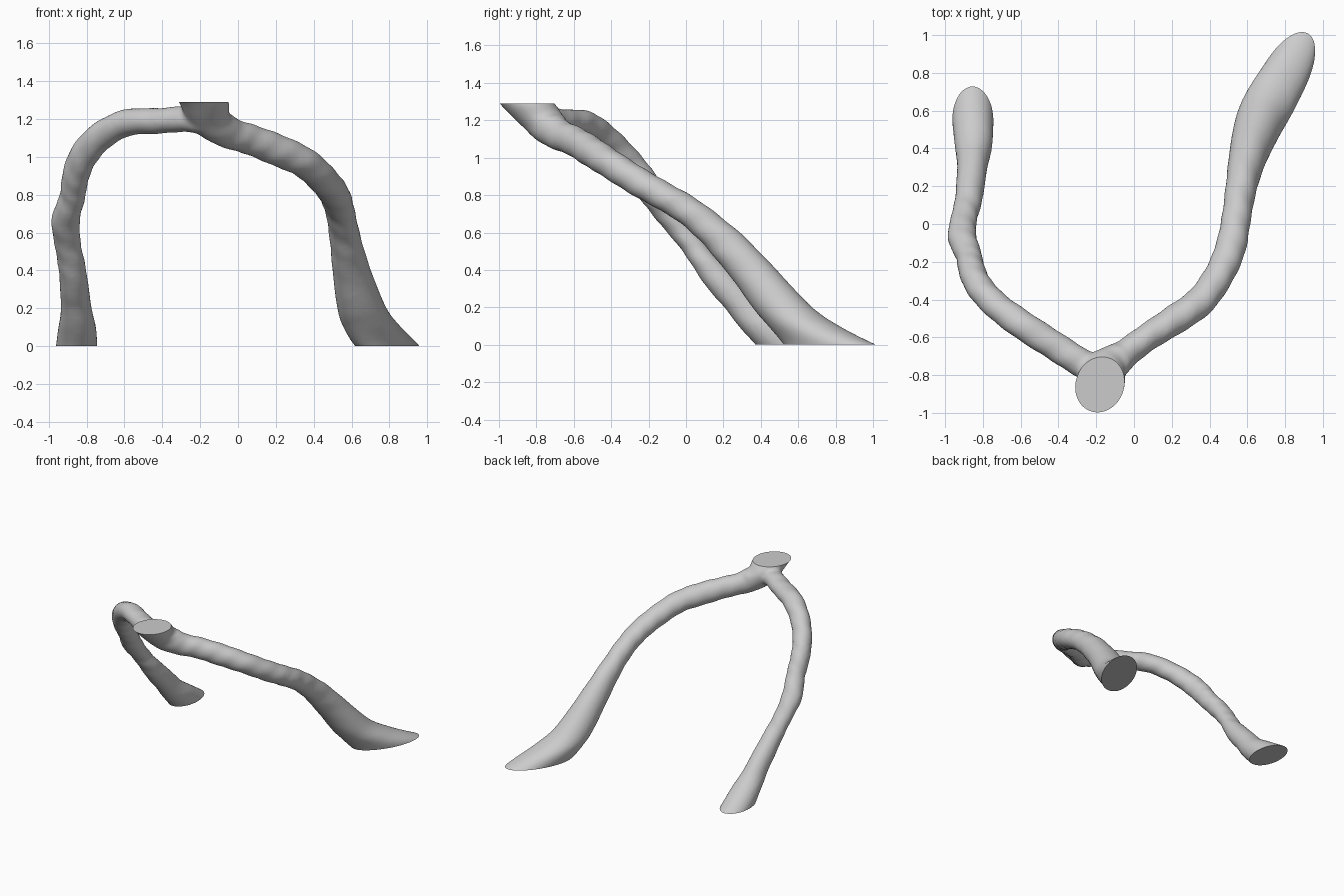
import bpy, bmesh, math
from mathutils import Vector

cube = bpy.data.objects.get("Cube")
if cube:
    bpy.data.objects.remove(cube)

TOP = 1.29
SIDES = 24
STEPS = 8

# Stations: x, y, z, side radius, radius along travel, tilt (1 = level ring)
LEFT_LIMB = [
    (-0.21, -0.92, 1.36, .125, .16, 1), (-0.18, -0.85, 1.29, .13, .15, 1),
    (-0.15, -0.77, 1.20, .11, .12, .7), (-0.05, -0.69, 1.13, .08, .085, 0),
    (0.07, -0.60, 1.09, .075, .08, 0), (0.21, -0.51, 1.035, .08, .083, 0),
    (0.35, -0.41, .97, .08, .08, 0), (0.45, -0.27, .88, .078, .08, 0),
    (0.51, -0.13, .80, .08, .078, 0), (0.54, 0.02, .71, .077, .08, 0),
    (0.565, 0.18, .575, .083, .09, .1), (0.60, 0.345, .40, .10, .12, .7),
    (0.655, 0.515, .20, .125, .165, 1), (0.71, 0.63, .10, .135, .205, 1),
    (0.79, 0.77, 0, .125, .275, 1), (0.83, 0.85, -.05, .11, .31, 1)]
RIGHT_LIMB = [
    (-0.17, -0.80, 1.19, .07, .07, 0), (-0.28, -0.735, 1.20, .075, .07, 0),
    (-0.42, -0.645, 1.19, .075, .07, 0), (-0.59, -0.535, 1.18, .076, .072, 0),
    (-0.73, -0.43, 1.105, .074, .074, 0), (-0.82, -0.33, 1.0, .074, .076, 0),
    (-0.86, -0.24, .89, .073, .075, 0), (-0.875, -0.165, .79, .07, .07, 0),
    (-0.91, -0.07, .67, .076, .07, 0), (-0.90, 0.03, .54, .069, .065, 0),
    (-0.875, 0.135, .40, .072, .075, .2), (-0.855, 0.32, .20, .082, .115, 1),
    (-0.85, 0.43, .10, .10, .15, 1), (-0.853, 0.55, 0, .11, .18, 1),
    (-0.853, 0.60, -.05, .11, .19, 1)]


def smooth_path(stations):
    """Catmull-Rom through every value of the stations."""
    pts = [Vector(s) for s in stations]
    out = []
    for i in range(len(pts) - 1):
        a, b, c, d = pts[max(i - 1, 0)], pts[i], pts[i + 1], pts[min(i + 2, len(pts) - 1)]
        for k in range(STEPS):
            t = k / STEPS
            out.append(b + (c - a) * (t / 2) + (a * 2 - b * 5 + c * 4 - d) * (t * t / 2)
                       + (b * 3 - a - c * 3 + d) * (t ** 3 / 2))
    return out + [pts[-1]]


def add_limb(bm, stations, phase):
    path = smooth_path(stations)
    centres = [Vector(p[:3]) for p in path]
    rings = []
    for i, p in enumerate(path):
        travel = (centres[min(i + 1, len(path) - 1)] - centres[max(i - 1, 0)]).normalized()
        side = travel.cross(Vector((0, 0, 1))).normalized()
        tilt = min(max(p[5], 0), 1)
        normal = travel.lerp(Vector((0, 0, -1)), tilt).normalized()
        along = normal.cross(side).normalized()
        ring = []
        for k in range(SIDES):
            a = math.tau * k / SIDES
            # gentle knobbly bark, fading out on the level ends
            knob = 1 + 0.05 * (1 - tilt) * math.sin(2 * a + i * 0.45 + phase) * math.sin(i * 0.55)
            ring.append(bm.verts.new(centres[i] + knob * (
                side * math.cos(a) * p[3] + along * math.sin(a) * p[4])))
        rings.append(ring)
    for r, s in zip(rings, rings[1:]):
        for k in range(SIDES):
            j = (k + 1) % SIDES
            bm.faces.new((r[k], r[j], s[j], s[k]))
    bm.faces.new(rings[0])
    bm.faces.new(rings[-1])


# Both limbs of the forked branch
bm = bmesh.new()
add_limb(bm, LEFT_LIMB, 0)
add_limb(bm, RIGHT_LIMB, 1.5)
bmesh.ops.recalc_face_normals(bm, faces=bm.faces)
mesh = bpy.data.meshes.new("forked_branch")
bm.to_mesh(mesh)
bm.free()
branch = bpy.data.objects.new("forked_branch", mesh)
bpy.context.collection.objects.link(branch)

# Fuse the fork into one skin
remesh = branch.modifiers.new("fuse", "REMESH")
remesh.mode = "VOXEL"
remesh.voxel_size = 0.014
relax = branch.modifiers.new("relax", "SMOOTH")
relax.iterations = 5
bpy.context.view_layer.update()
fused = bpy.data.meshes.new_from_object(branch.evaluated_get(bpy.context.evaluated_depsgraph_get()))
branch.modifiers.clear()

# Saw the top and feet flat
bm = bmesh.new()
bm.from_mesh(fused)
for height, direction in ((TOP, 1), (0, -1)):
    bmesh.ops.bisect_plane(bm, geom=bm.verts[:] + bm.edges[:] + bm.faces[:],
                           plane_co=(0, 0, height), plane_no=(0, 0, direction),
                           clear_outer=True)
    bmesh.ops.holes_fill(bm, edges=[e for e in bm.edges if e.is_boundary], sides=0)
bmesh.ops.recalc_face_normals(bm, faces=bm.faces)
bm.to_mesh(fused)
bm.free()
branch.data = fused

# Plain grey
grey = bpy.data.materials.new("light_grey")
grey.use_nodes = True
colour = (0.6, 0.6, 0.6, 1)
grey.diffuse_color = colour
grey.node_tree.nodes["Principled BSDF"].inputs["Base Color"].default_value = colour
fused.materials.clear()
fused.materials.append(grey)

bpy.ops.object.select_all(action="DESELECT")
branch.select_set(True)
bpy.context.view_layer.objects.active = branch
bpy.ops.object.shade_smooth_by_angle(angle=math.radians(40))
